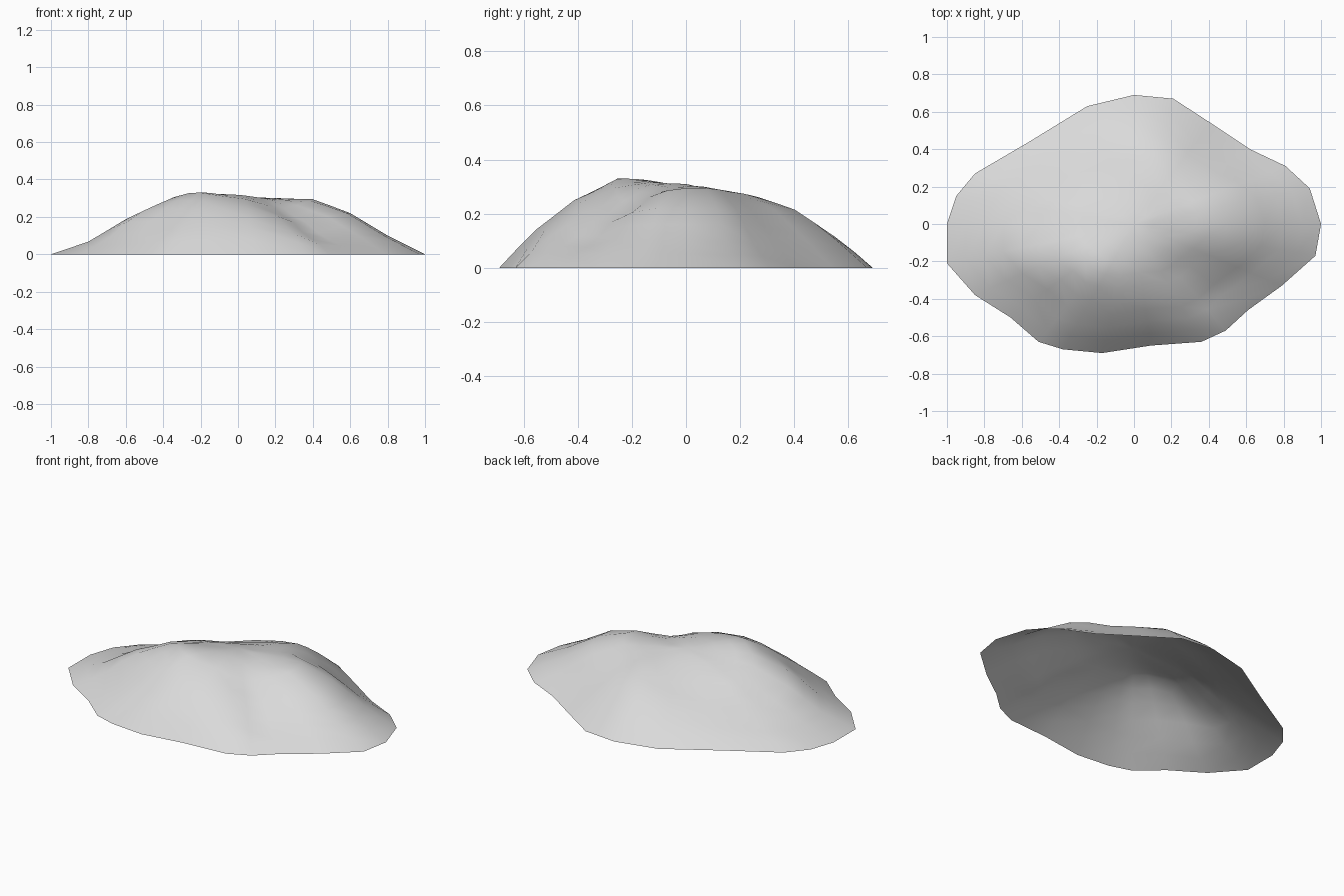
import bpy
import bmesh
import math
from mathutils import Vector

cube = bpy.data.objects.get("Cube")
if cube:
    bpy.data.objects.remove(cube, do_unlink=True)

# Ground outline, counter-clockwise
OUTLINE = [
    (1, 0), (.94, .19), (.81, .31), (.62, .4), (.41, .54), (.21, .67),
    (0, .69), (-.25, .63), (-.56, .44), (-.85, .27), (-.95, .15), (-1, 0),
    (-1, -.21), (-.85, -.38), (-.66, -.5), (-.51, -.63), (-.38, -.67),
    (-.17, -.69), (.09, -.65), (.36, -.63), (.49, -.57), (.61, -.46),
    (.79, -.33), (.97, -.17),
]

# Slope heights from summit to rim, one profile per side
STEPS = [0, .2, .4, .6, .8, .9, 1]
SLOPES = {
    "right": [.31, .305, .298, .22, .1, .05, 0],
    "back": [.31, .295, .26, .205, .115, .06, 0],
    "left": [.31, .3, .27, .17, .06, .03, 0],
    "front": [.31, .32, .305, .25, .145, .075, 0],
}
RINGS = 10


def sample(heights, t):
    """Linear interpolation along one slope profile."""
    for i in range(len(STEPS) - 1):
        if t <= STEPS[i + 1]:
            f = (t - STEPS[i]) / (STEPS[i + 1] - STEPS[i])
            return heights[i] + f * (heights[i + 1] - heights[i])
    return heights[-1]


def ridge(point, start, end, rise, width):
    """Soft ridge, or trough if rise is negative, along a ground line."""
    a, b = Vector(start), Vector(end)
    run = b - a
    f = max(0, min(1, (point - a).dot(run) / run.length_squared))
    gap = (point - a - run * f).length
    return rise * math.exp(-(gap / width) ** 2)


def height(point, rim, t):
    side = "right" if rim.x > 0 else "left"
    end = "back" if rim.y > 0 else "front"
    # Blend the two nearest profiles by direction
    direction = Vector((rim.x, rim.y / .69)).normalized()
    w = direction.x ** 2
    z = w * sample(SLOPES[side], t) + (1 - w) * sample(SLOPES[end], t)
    # Gully, side hollow, sunken back flank, front shoulder and back spur
    relief = (
        ridge(point, (.28, -.27), (.42, -.4), -.075, .17)
        + ridge(point, (.68, .29), (.8, .27), -.02, .1)
        + ridge(point, (-.5, .1), (-.15, .25), -.045, .2)
        + ridge(point, (-.25, -.22), (-.55, -.23), .04, .14)
        + ridge(point, (.15, .3), (.18, .42), .015, .12)
    )
    # Relief fades out at the rim
    return max(0, z + relief * min(1, (1 - t) / .25))


def build_mound():
    bm = bmesh.new()
    rims = [Vector(p) for p in OUTLINE]
    count = len(rims)
    summit = bm.verts.new((0, 0, SLOPES["front"][0]))
    rings = []
    for k in range(1, RINGS + 1):
        t = k / RINGS
        ring = []
        for rim in rims:
            p = rim * t
            ring.append(bm.verts.new((p.x, p.y, height(p, rim, t))))
        rings.append(ring)
    # Summit fan, then bands down to the open rim
    for i in range(count):
        j = (i + 1) % count
        bm.faces.new((summit, rings[0][i], rings[0][j]))
        for inner, outer in zip(rings, rings[1:]):
            bm.faces.new((inner[i], outer[i], outer[j], inner[j]))
    for face in bm.faces:
        face.smooth = True
    mesh = bpy.data.meshes.new("rock_mound")
    bm.to_mesh(mesh)
    bm.free()
    mound = bpy.data.objects.new("rock_mound", mesh)
    bpy.context.collection.objects.link(mound)
    return mound


# Pale grey stone
stone = bpy.data.materials.new("pale_grey_stone")
stone.use_nodes = True
GREY = (.7, .7, .7, 1)
stone.diffuse_color = GREY
shader = next(n for n in stone.node_tree.nodes if n.type == "BSDF_PRINCIPLED")
shader.inputs["Base Color"].default_value = GREY

mound = build_mound()
mound.data.materials.append(stone)
